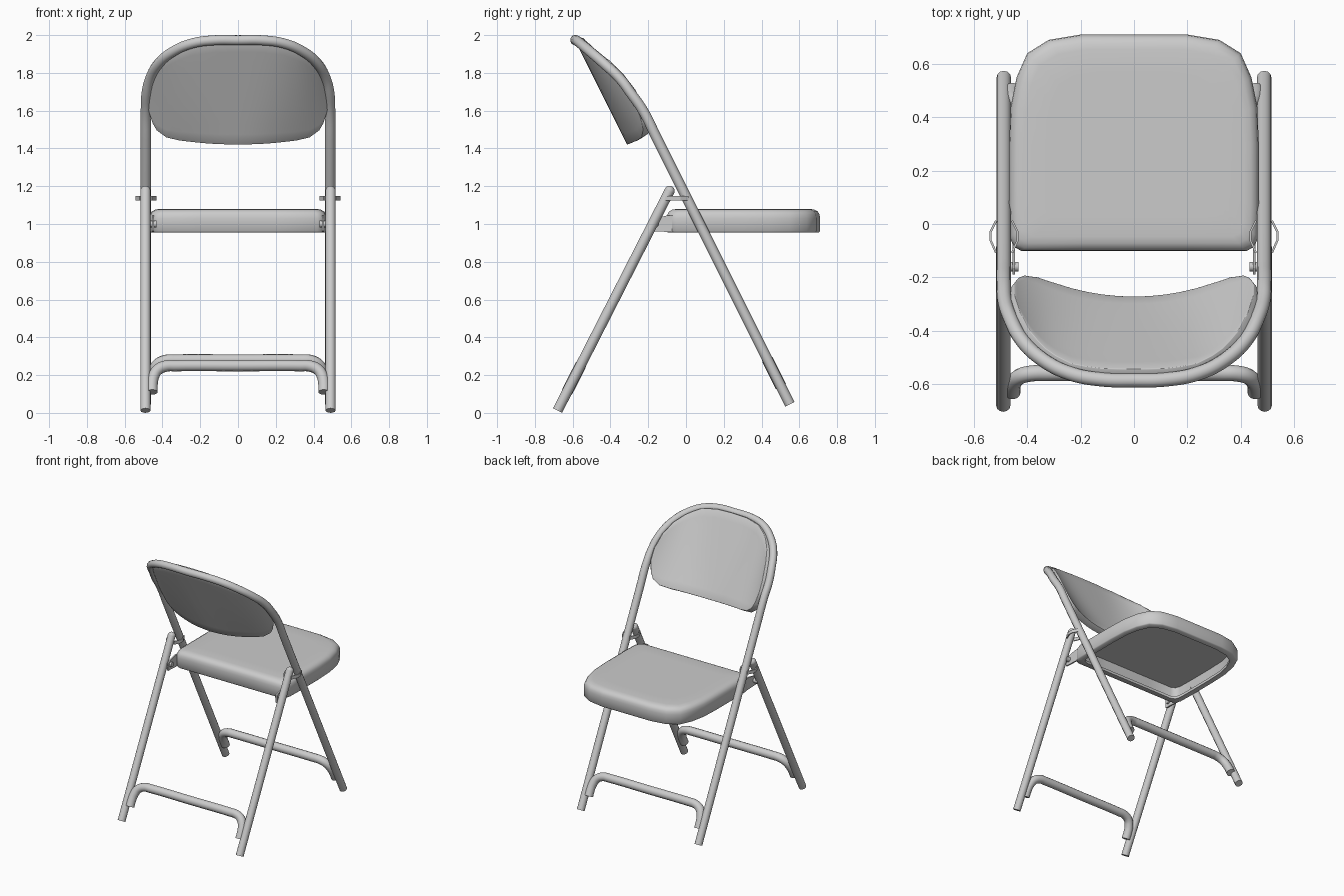
import bpy, bmesh, math
from mathutils import Vector

if "Cube" in bpy.data.objects:
    bpy.data.objects.remove(bpy.data.objects["Cube"])

R = 0.027


def shade(o, angle=40):
    bpy.ops.object.select_all(action='DESELECT')
    o.select_set(True)
    bpy.context.view_layer.objects.active = o
    bpy.ops.object.shade_smooth_by_angle(angle=math.radians(angle))


def mesh_obj(name, verts, faces):
    me = bpy.data.meshes.new(name)
    me.from_pydata([tuple(v) for v in verts], [], faces)
    bm = bmesh.new()
    bm.from_mesh(me)
    bmesh.ops.recalc_face_normals(bm, faces=bm.faces)
    bm.to_mesh(me)
    bm.free()
    o = bpy.data.objects.new(name, me)
    bpy.context.collection.objects.link(o)
    return o


def tube(name, pts, r=R):
    """Round tube along a smooth path, with flat capped ends."""
    cu = bpy.data.curves.new(name, 'CURVE')
    cu.dimensions = '3D'
    cu.bevel_depth, cu.bevel_resolution, cu.resolution_u = r, 4, 5
    cu.use_fill_caps = True
    sp = cu.splines.new('BEZIER')
    sp.bezier_points.add(len(pts) - 1)
    for p, co in zip(sp.bezier_points, pts):
        p.co = co
        p.handle_left_type = p.handle_right_type = 'AUTO'
    o = bpy.data.objects.new(name, cu)
    bpy.context.collection.objects.link(o)
    bpy.ops.object.select_all(action='DESELECT')
    o.select_set(True)
    bpy.context.view_layer.objects.active = o
    bpy.ops.object.convert(target='MESH')
    o = bpy.context.object
    shade(o)
    return o


def symmetric(half):
    """Complete a path that ends on x = 0 with its mirror image."""
    return half + [(-x, y, z) for x, y, z in reversed(half[:-1])]


def frame_y(z):
    return 0.55 - 0.5 * (z - 0.045)


def leg_y(z):
    return -0.68 + 0.51 * (z - 0.0125)


# Main frame: one bent tube forming front legs and back hoop
tube("main_frame", symmetric([
    (0.488, 0.55, 0.045), (0.488, frame_y(1.45), 1.45), (0.488, frame_y(1.6), 1.6),
    (0.484, -0.29, 1.69), (0.465, -0.35, 1.77), (0.42, -0.435, 1.85),
    (0.34, -0.51, 1.915), (0.24, -0.56, 1.957), (0.12, -0.583, 1.973), (0, -0.586, 1.973)]))

# Crossbars, lying in the plane of each leg pair
for name, fy, z in (("front_crossbar", frame_y, 0.28), ("rear_crossbar", leg_y, 0.25)):
    prof = [(0.455, -0.14), (0.455, -0.10), (0.448, -0.06), (0.425, -0.022),
            (0.38, -0.002), (0.33, 0), (0, 0)]
    tube(name, symmetric([(x, fy(z + d), z + d) for x, d in prof]), 0.03)

# Seat pan: stacked rounded outlines, hollow underneath
half = [(0.0, 0.71), (0.2, 0.71), (0.32, 0.69), (0.40, 0.64), (0.44, 0.55), (0.462, 0.44),
        (0.468, 0.3), (0.468, 0.05), (0.465, -0.05), (0.452, -0.085), (0.42, -0.102), (0.2, -0.102), (0, -0.102)]
outline = half + [(-x, y) for x, y in reversed(half[1:-1])]
levels = [(0.14, 1.08), (0.055, 1.08), (0.03, 1.076), (0.012, 1.066), (0.003, 1.05), (0, 1.03),
          (0, 0.962), (0.006, 0.955), (0.045, 0.955), (0.045, 0.975), (0.02, 0.985), (0.03, 1.055)]
n = len(outline)
verts, faces = [], []
for inset, z in levels:
    sx, sy = 1 - inset / 0.468, 1 - inset / 0.405
    verts += [(x * sx, 0.305 + (y - 0.305) * sy, z) for x, y in outline]
for k in range(len(levels) - 1):
    for i in range(n):
        j = (i + 1) % n
        faces.append((k * n + i, k * n + j, (k + 1) * n + j, (k + 1) * n + i))
faces += [tuple(range(n)), tuple(range((len(levels) - 1) * n, len(levels) * n))]
shade(mesh_obj("seat", verts, faces), 50)


# Backrest: curved padded panel set into the front of the hoop
def lerp_table(t, x):
    for (a, za), (b, zb) in zip(t, t[1:]):
        if x <= b:
            return za + (zb - za) * (x - a) / (b - a)
    return t[-1][1]


low = [(0, 1.43), (0.1, 1.432), (0.2, 1.44), (0.3, 1.452), (0.37, 1.468), (0.42, 1.505), (0.445, 1.55), (0.463, 1.62)]
high = [(0, 1.976), (0.12, 1.973), (0.24, 1.955), (0.33, 1.913), (0.40, 1.857), (0.44, 1.79), (0.463, 1.70)]
xs = [0, 0.06, 0.12, 0.18, 0.24, 0.3, 0.34, 0.37, 0.4, 0.42, 0.44, 0.452, 0.463]
xs = [-x for x in reversed(xs[1:])] + xs
rows = 10
verts = []
for x in xs:
    a, b = lerp_table(low, abs(x)), lerp_table(high, abs(x))
    for r in range(rows + 1):
        z = a + (b - a) * r / rows
        p = 2 + 1.8 * max(0, min(1, (z - 1.45) / 0.45))
        verts.append((x, frame_y(z) + 0.008 - 0.157 * (1 - (abs(x) / 0.475) ** p), z))
m = rows + 1
faces = [(i * m + r, i * m + r + 1, (i + 1) * m + r + 1, (i + 1) * m + r)
         for i in range(len(xs) - 1) for r in range(rows)]
back = mesh_obj("backrest", verts, faces)
sol = back.modifiers.new("thickness", 'SOLIDIFY')
sol.thickness, sol.offset = 0.046, 0
bev = back.modifiers.new("edge", 'BEVEL')
bev.width, bev.segments, bev.angle_limit = 0.008, 2, math.radians(50)
shade(back)

for s, side in ((1, "right"), (-1, "left")):
    # Rear leg with rounded top
    top = Vector((s * 0.49, leg_y(1.175), 1.175))
    tube(side + "_rear_leg", [(s * 0.49, leg_y(0.0125), 0.0125), top])
    bpy.ops.mesh.primitive_uv_sphere_add(segments=16, ring_count=10, radius=R, location=top)
    bpy.context.object.name = side + "_leg_cap"
    shade(bpy.context.object)

    # Hinge strap: two bent plates around both tubes
    ring = [(0.517, -0.108), (0.538, -0.06), (0.538, -0.03), (0.517, 0.012),
            (0.457, 0.012), (0.436, -0.03), (0.436, -0.06), (0.457, -0.108)]
    k = len(ring)
    verts = [(s * x, y, z) for z in (1.125, 1.149) for x, y in ring]
    strap = mesh_obj(side + "_hinge_strap", verts,
                     [(i, i + 1, k + i + 1, k + i) for i in (0, 1, 2, 4, 5, 6)])
    st = strap.modifiers.new("thickness", 'SOLIDIFY')
    st.thickness, st.offset = 0.008, 0

    # Seat bracket plate tying the seat to the rear leg
    prof = [(-0.19, 0.962), (-0.07, 0.957), (-0.07, 1.045), (-0.1, 1.045), (-0.165, 1.03), (-0.19, 1.015)]
    k = len(prof)
    verts = [(s * x, y, z) for x in (0.446, 0.456) for y, z in prof]
    mesh_obj(side + "_seat_bracket", verts,
             [tuple(range(k)), tuple(range(k, 2 * k))] +
             [(i, (i + 1) % k, k + (i + 1) % k, k + i) for i in range(k)])

    # Pivot bolts: seat to rear leg, seat to main frame
    for name, y, z, r, x in (("_leg_bolt", -0.16, 1.0, 0.018, 0.46), ("_frame_bolt", frame_y(1.0), 1.0, 0.014, 0.468)):
        bpy.ops.mesh.primitive_cylinder_add(vertices=12, radius=r, depth=0.055,
                                            location=(s * x, y, z), rotation=(0, math.pi / 2, 0))
        bpy.context.object.name = side + name
        shade(bpy.context.object)
